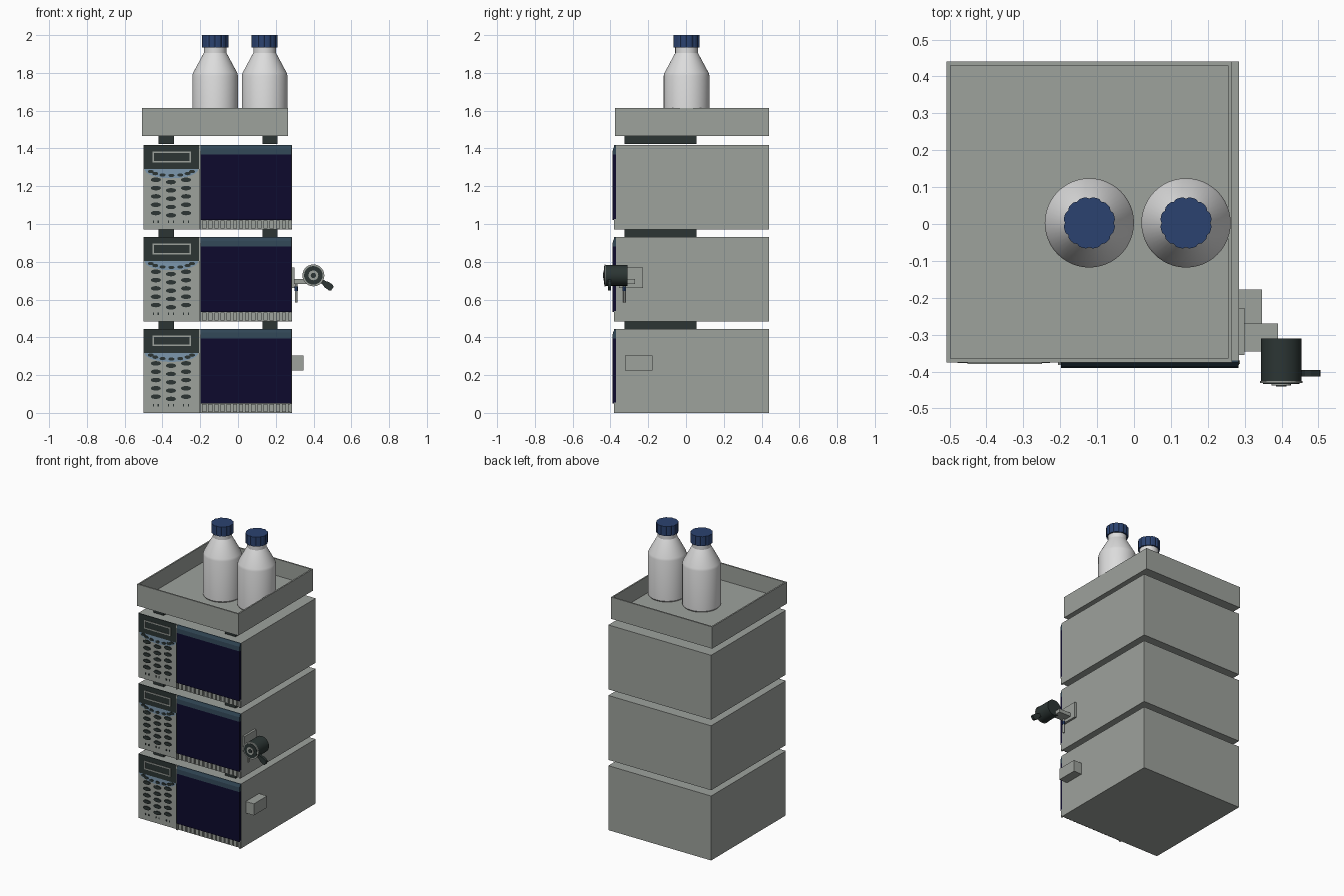
import bpy, bmesh, math
from mathutils import Matrix, Vector

cube = bpy.data.objects.get("Cube")
if cube:
    bpy.data.objects.remove(cube, do_unlink=True)


def material(name, rgb):
    m = bpy.data.materials.new(name)
    m.use_nodes = True
    col = (*rgb, 1)
    m.diffuse_color = col
    m.node_tree.nodes["Principled BSDF"].inputs["Base Color"].default_value = col
    return m


grey = material("casing grey", (0.34, 0.36, 0.335))
dark = material("dark green grey", (0.025, 0.036, 0.034))
navy = material("door navy", (0.004, 0.003, 0.027))
slate = material("slate blue", (0.03, 0.06, 0.09))
steel = material("pale steel blue", (0.2, 0.31, 0.42))
white = material("bottle white", (0.72, 0.72, 0.72))
blue = material("cap blue", (0.024, 0.055, 0.16))


def box(bm, x, y, z):
    size = Matrix.Diagonal((x[1] - x[0], y[1] - y[0], z[1] - z[0], 1))
    mid = Matrix.Translation((sum(x) / 2, sum(y) / 2, sum(z) / 2))
    bmesh.ops.create_cube(bm, size=1, matrix=mid @ size)


def prism(bm, points, shift):
    """Extrude a flat outline of 3D points along a vector."""
    face = bm.faces.new([bm.verts.new(p) for p in points])
    ext = bmesh.ops.extrude_face_region(bm, geom=[face])
    moved = [v for v in ext["geom"] if isinstance(v, bmesh.types.BMVert)]
    bmesh.ops.translate(bm, vec=shift, verts=moved)


def disc(bm, x, z, rx, rz, y0, y1, n=24):
    """Elliptical cylinder lying along y."""
    ring = [(x + rx * math.cos(math.tau * i / n), y0, z + rz * math.sin(math.tau * i / n))
            for i in range(n)]
    prism(bm, ring, (0, y1 - y0, 0))


def lathe(bm, profile, n=48):
    """Revolve (radius, height) points around z."""
    verts = [bm.verts.new((r, 0, z)) for r, z in profile]
    edges = [bm.edges.new(pair) for pair in zip(verts, verts[1:])]
    bmesh.ops.spin(bm, geom=verts + edges, cent=(0, 0, 0), axis=(0, 0, 1),
                   angle=math.tau, steps=n)
    bmesh.ops.remove_doubles(bm, verts=bm.verts, dist=1e-5)


def make(name, build, mat, offsets=((0, 0, 0),), smooth=False):
    bm = bmesh.new()
    build(bm)
    bmesh.ops.recalc_face_normals(bm, faces=bm.faces)
    mesh = bpy.data.meshes.new(name)
    bm.to_mesh(mesh)
    bm.free()
    mesh.materials.append(mat)
    for i, off in enumerate(offsets):
        ob = bpy.data.objects.new(f"{name}_{i + 1}" if len(offsets) > 1 else name, mesh)
        ob.location = off
        bpy.context.collection.objects.link(ob)
    if smooth:
        bpy.ops.object.select_all(action="DESELECT")
        ob.select_set(True)
        bpy.context.view_layer.objects.active = ob
        bpy.ops.object.shade_smooth_by_angle(angle=math.radians(25))


LEVELS = [(0, 0, 0), (0, 0, 0.485), (0, 0, 0.972)]
COLUMNS = (-0.435, -0.355, -0.275)
FRONT = -0.37

# Stacked module casings
make("module_casing", lambda bm: box(bm, (-0.5, 0.285), (FRONT, 0.44), (0, 0.445)), grey, LEVELS)


# Dark runners between the modules and under the tray
def runners(bm):
    for x in (-0.42, 0.13):
        box(bm, (x, x + 0.08), (-0.325, 0.055), (0.445, 0.487))


make("runners", runners, dark, LEVELS[:2])
make("tray_runners", runners, dark, [(0, 0, 0.972 + 0.006)])

# Door and its sloped header
make("door", lambda bm: box(bm, (-0.198, 0.283), (-0.39, FRONT), (0.05, 0.36 + 0.035)), navy, LEVELS)


def header(bm):
    profile = [(FRONT, 0.395), (-0.39, 0.395), (-0.387, 0.425), (-0.376, 0.445), (FRONT, 0.445)]
    prism(bm, [(-0.198, y, z) for y, z in profile], (0.481, 0, 0))


make("door_header", header, slate, LEVELS)


# Vent fins below the door, with end posts
def fins(bm):
    for i in range(15):
        x = -0.19 + i * 0.0325
        box(bm, (x, x + 0.022), (-0.379, FRONT), (0.005, 0.046))
    for x in (-0.206, 0.275):
        box(bm, (x, x + 0.009), (-0.382, FRONT), (0.0, 0.055))


make("vent_fins", fins, grey, LEVELS)
make("door_hinge_post", lambda bm: box(bm, (-0.206, -0.199), (-0.38, FRONT), (0.05, 0.445)), grey, LEVELS)


# Display panel with a pale framed screen
make("display_panel", lambda bm: box(bm, (-0.498, -0.207), (-0.376, FRONT), (0.318, 0.445)), dark, LEVELS)


def frame(bm):
    for z in (0.353, 0.403):
        box(bm, (-0.452, -0.25), (-0.379, -0.375), (z, z + 0.008))
    for x in (-0.452, -0.258):
        box(bm, (x, x + 0.008), (-0.379, -0.375), (0.361, 0.403))


make("screen_frame", frame, grey, LEVELS)


# Curved apron under the display
def apron(bm):
    arc = [(-0.3525 + 0.142 * math.cos(a), FRONT, 0.318 + 0.048 * math.sin(a))
           for a in [math.pi + math.pi * i / 16 for i in range(17)]]
    prism(bm, arc, (0, -0.003, 0))


make("display_apron", apron, steel, LEVELS)


# Keypad: soft keys on the apron, oval keys, and small marks below
def keypad(bm):
    for i in range(7):
        a = math.pi * (1.1 + 0.8 * i / 6)
        disc(bm, -0.3525 + 0.115 * math.cos(a), 0.315 + 0.03 * math.sin(a), 0.016, 0.009, -0.377, FRONT, 12)
    for x in COLUMNS:
        drop = 0.012 if x == COLUMNS[1] else 0
        for row in range(5):
            z = 0.262 - row * 0.044 - drop
            disc(bm, x, z, 0.027, 0.012, -0.377, FRONT, 16)
        for side in (-0.013, 0.013):
            box(bm, (x + side - 0.003, x + side + 0.003), (-0.373, FRONT), (0.034, 0.046))


make("keypad_buttons", keypad, dark, LEVELS)


# Open tray on top
def tray(bm):
    x0, x1, y0, y1, t = -0.508, 0.265, -0.375, 0.44, 0.01
    box(bm, (x0, x1), (y0, y1), (1.465, 1.5))
    for x in (x0, x1 - t):
        box(bm, (x, x + t), (y0, y1), (1.5, 1.615))
    for y in (y0, y1 - t):
        box(bm, (x0 + t, x1 - t), (y, y + t), (1.5, 1.615))


make("tray", tray, grey)


# Bottles and ribbed caps
def bottle(bm):
    lathe(bm, [(0, 1.5), (0.115, 1.5), (0.121, 1.508), (0.121, 1.785), (0.117, 1.8),
               (0.066, 1.895), (0.06, 1.905), (0.06, 1.94), (0, 1.94)])


def cap(bm):
    n = 48
    ring = []
    for i in range(n):
        r = 0.07 if i % 4 else 0.066
        ring.append((r * math.cos(math.tau * i / n), r * math.sin(math.tau * i / n), 1.935))
    prism(bm, ring, (0, 0, 0.065))


spots = [(-0.121, 0.003, 0), (0.141, 0.003, 0)]
make("bottle", bottle, white, spots, smooth=True)
make("bottle_cap", cap, blue, spots)

# Small box on the side of the lowest module
make("side_box", lambda bm: box(bm, (0.285, 0.347), (-0.322, -0.178), (0.225, 0.305)), grey)


# Injection valve bracket on the middle module
def bracket(bm):
    box(bm, (0.285, 0.3), (-0.355, -0.228), (0.662, 0.77))
    box(bm, (0.3, 0.39), (-0.345, -0.27), (0.683, 0.708))


make("valve_bracket", bracket, grey)

VX, VZ = 0.399, 0.728
make("valve_body", lambda bm: disc(bm, VX, VZ, 0.055, 0.055, -0.425, -0.31, 40), dark, smooth=True)
make("valve_flange", lambda bm: disc(bm, VX, VZ, 0.058, 0.058, -0.431, -0.425, 40), grey)
make("valve_face", lambda bm: disc(bm, VX, VZ, 0.049, 0.049, -0.434, -0.431, 32), dark)
make("valve_hub", lambda bm: disc(bm, VX, VZ, 0.026, 0.026, -0.438, -0.434, 24), grey)
make("valve_port", lambda bm: disc(bm, VX, VZ, 0.014, 0.014, -0.44, -0.438, 16), dark)


# Lever flaring towards its tip
def lever(bm):
    turn = Matrix.Rotation(math.radians(35), 3, "Y")
    outline = [(0.04, 0.012), (0.07, 0.012), (0.085, 0.018), (0.115, 0.018), (0.123, 0.01)]
    outline += [(x, -z) for x, z in reversed(outline)]
    prism(bm, [Vector((VX, -0.414, VZ)) + turn @ Vector((x, 0, z)) for x, z in outline], (0, 0.018, 0))


make("valve_lever", lever, dark)

# Drain tube and nut
drain = [(0.308, -0.327, 0)]
make("drain_tube", lambda bm: lathe(bm, [(0, 0.585), (0.006, 0.585), (0.006, 0.69), (0, 0.69)], 12), grey, drain)
make("drain_nut", lambda bm: lathe(bm, [(0, 0.645), (0.01, 0.645), (0.01, 0.668), (0, 0.668)], 6), blue, drain)
